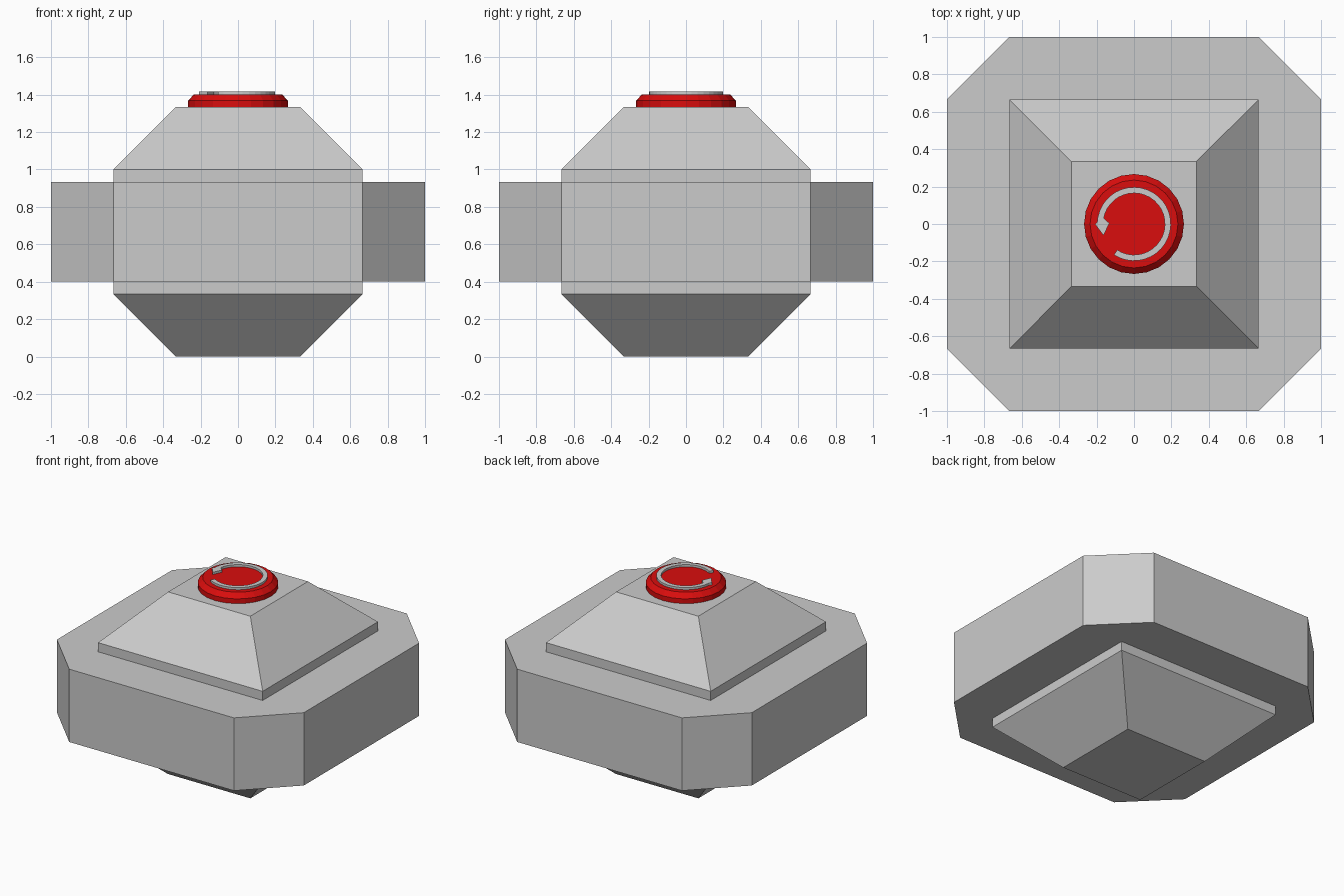
import bpy, bmesh, math

if "Cube" in bpy.data.objects:
    bpy.data.objects.remove(bpy.data.objects["Cube"])


def material(name, rgb):
    m = bpy.data.materials.new(name)
    m.diffuse_color = (*rgb, 1)
    m.use_nodes = True
    m.node_tree.nodes["Principled BSDF"].inputs["Base Color"].default_value = m.diffuse_color
    return m


GREY = material("light grey", (0.60, 0.60, 0.60))
RED = material("button red", (0.70, 0.004, 0.004))


def finish(name, bm, mat):
    bmesh.ops.recalc_face_normals(bm, faces=bm.faces)
    mesh = bpy.data.meshes.new(name)
    bm.to_mesh(mesh)
    bm.free()
    mesh.materials.append(mat)
    obj = bpy.data.objects.new(name, mesh)
    bpy.context.collection.objects.link(obj)
    return obj


def loft(name, sections, mat):
    """Stack outlines, given as (z, [(x, y), ...]), into a closed solid."""
    bm = bmesh.new()
    rings = [[bm.verts.new((x, y, z)) for x, y in pts] for z, pts in sections]
    n = len(rings[0])
    for a, b in zip(rings, rings[1:]):
        for i in range(n):
            j = (i + 1) % n
            bm.faces.new((a[i], a[j], b[j], b[i]))
    bm.faces.new(rings[0][::-1])
    bm.faces.new(rings[-1])
    return finish(name, bm, mat)


def square(r):
    return [(-r, -r), (r, -r), (r, r), (-r, r)]


def circle(r, n=24):
    return [(r * math.cos(math.tau * i / n), r * math.sin(math.tau * i / n)) for i in range(n)]


T = 1 / 3

# Core block tapering at top and bottom
loft("core", [(0, square(T)), (T, square(2 * T)), (1, square(2 * T)), (4 * T, square(T))], GREY)

# Wide band with cut corners
c = 2 * T
octagon = [(-c, -1), (c, -1), (1, -c), (1, c), (c, 1), (-c, 1), (-1, c), (-1, -c)]
loft("band", [(0.40, octagon), (0.933, octagon)], GREY)

# Round button with a bevelled rim
loft("button", [(4 * T, circle(0.267)), (1.368, circle(0.267)), (1.402, circle(0.235))], RED)

# Raised circular arrow: open ring and pointed head
Z0, Z1 = 1.40, 1.418
angles = [math.radians(-123 + 303 * i / 30) for i in range(31)]
arc = [(0.197 * math.cos(a), 0.197 * math.sin(a)) for a in angles]
arc += [(0.165 * math.cos(a), 0.165 * math.sin(a)) for a in reversed(angles)]
loft("arrow_ring", [(Z0, arc), (Z1, arc)], GREY)
head = [(-0.208, -0.002), (-0.163, -0.062), (-0.132, 0.004), (-0.172, 0.042)]
loft("arrow_head", [(Z0, head), (Z1, head)], GREY)
